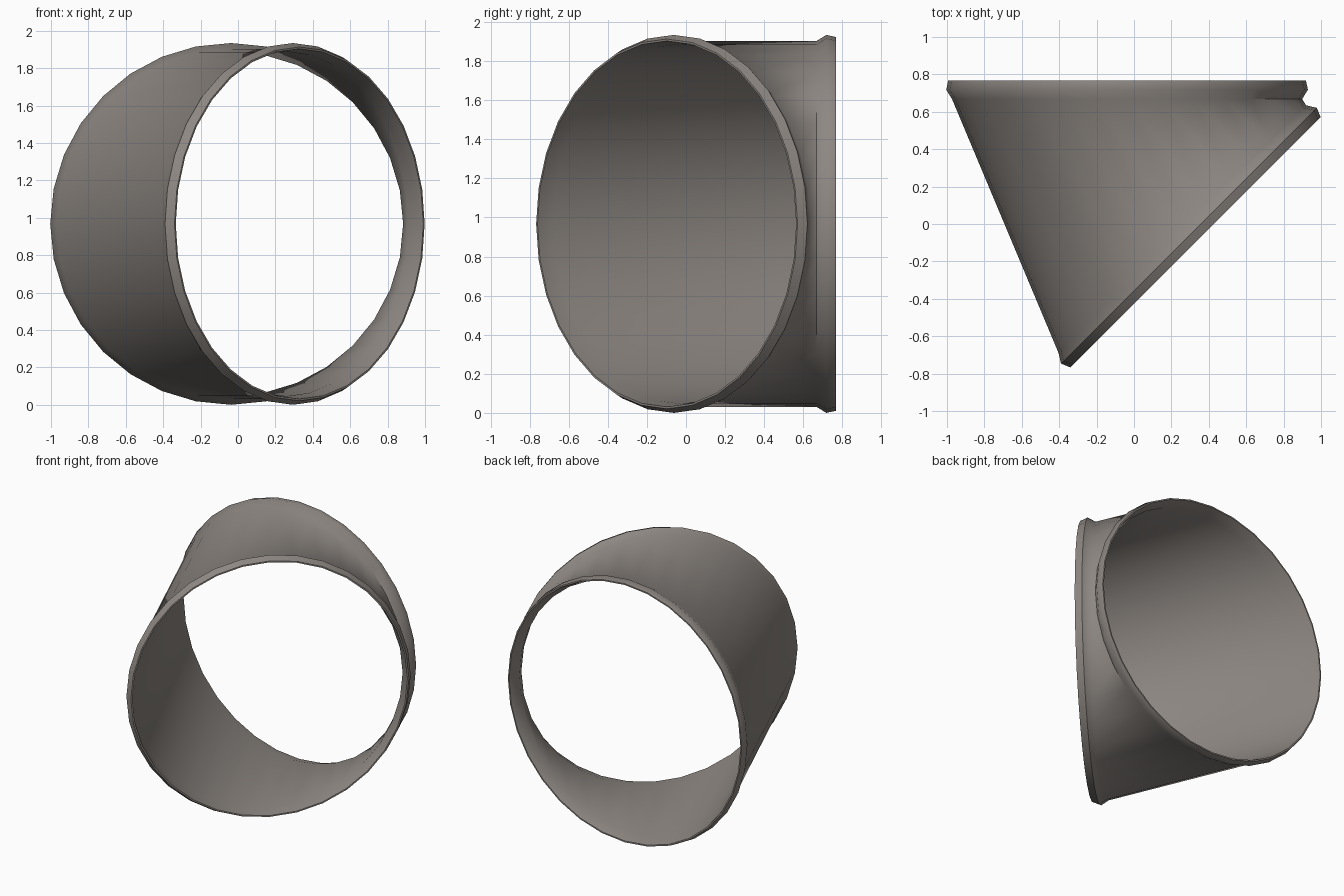
import bpy, bmesh, math
from mathutils import Vector

if "Cube" in bpy.data.objects:
    bpy.data.objects.remove(bpy.data.objects["Cube"])

SIDES = 32
ZC = 0.967
# each end: centre, outward normal, in-plane horizontal axis
S = math.sqrt(0.5)
BACK = (Vector((-0.037, 0.768, ZC)), Vector((0, 1, 0)), Vector((1, 0, 0)))
FRONT = (Vector((0.329, -0.098, ZC)), Vector((S, -S, 0)), Vector((S, S, 0)))

# closed profile: (end, depth behind the opening, radius)
PROFILE = [
    # outside: front lip, body, back lip
    (FRONT, 0.00, 0.946), (FRONT, 0.05, 0.967), (FRONT, 0.10, 0.936),
    (BACK, 0.10, 0.936), (BACK, 0.05, 0.967), (BACK, 0.00, 0.956),
    # inside: flared back mouth, bore, front mouth
    (BACK, 0.00, 0.946), (BACK, 0.085, 0.920),
    (FRONT, 0.10, 0.921), (FRONT, 0.00, 0.936),
]

bm = bmesh.new()


def ring(end, depth, radius):
    centre, normal, axis = end
    verts = []
    for i in range(SIDES):
        a = 2 * math.pi * i / SIDES
        verts.append(bm.verts.new(centre - normal * depth
                                  + axis * radius * math.cos(a)
                                  + Vector((0, 0, radius * math.sin(a)))))
    return verts


# angled pipe elbow lofted through the profile rings
rings = [ring(*p) for p in PROFILE]
for k, r in enumerate(rings):
    q = rings[(k + 1) % len(rings)]
    for i in range(SIDES):
        j = (i + 1) % SIDES
        bm.faces.new((r[i], r[j], q[j], q[i]))
bmesh.ops.recalc_face_normals(bm, faces=bm.faces)

mesh = bpy.data.meshes.new("pipe_elbow")
bm.to_mesh(mesh)
bm.free()
elbow = bpy.data.objects.new("pipe_elbow", mesh)
bpy.context.collection.objects.link(elbow)

mat = bpy.data.materials.new("warm grey metal")
mat.diffuse_color = (0.27, 0.245, 0.225, 1)
mat.use_nodes = True
mat.node_tree.nodes["Principled BSDF"].inputs["Base Color"].default_value = mat.diffuse_color
mesh.materials.append(mat)

# smooth shading, rim edges kept sharp
bpy.context.view_layer.objects.active = elbow
elbow.select_set(True)
bpy.ops.object.shade_smooth_by_angle(angle=math.radians(50))
